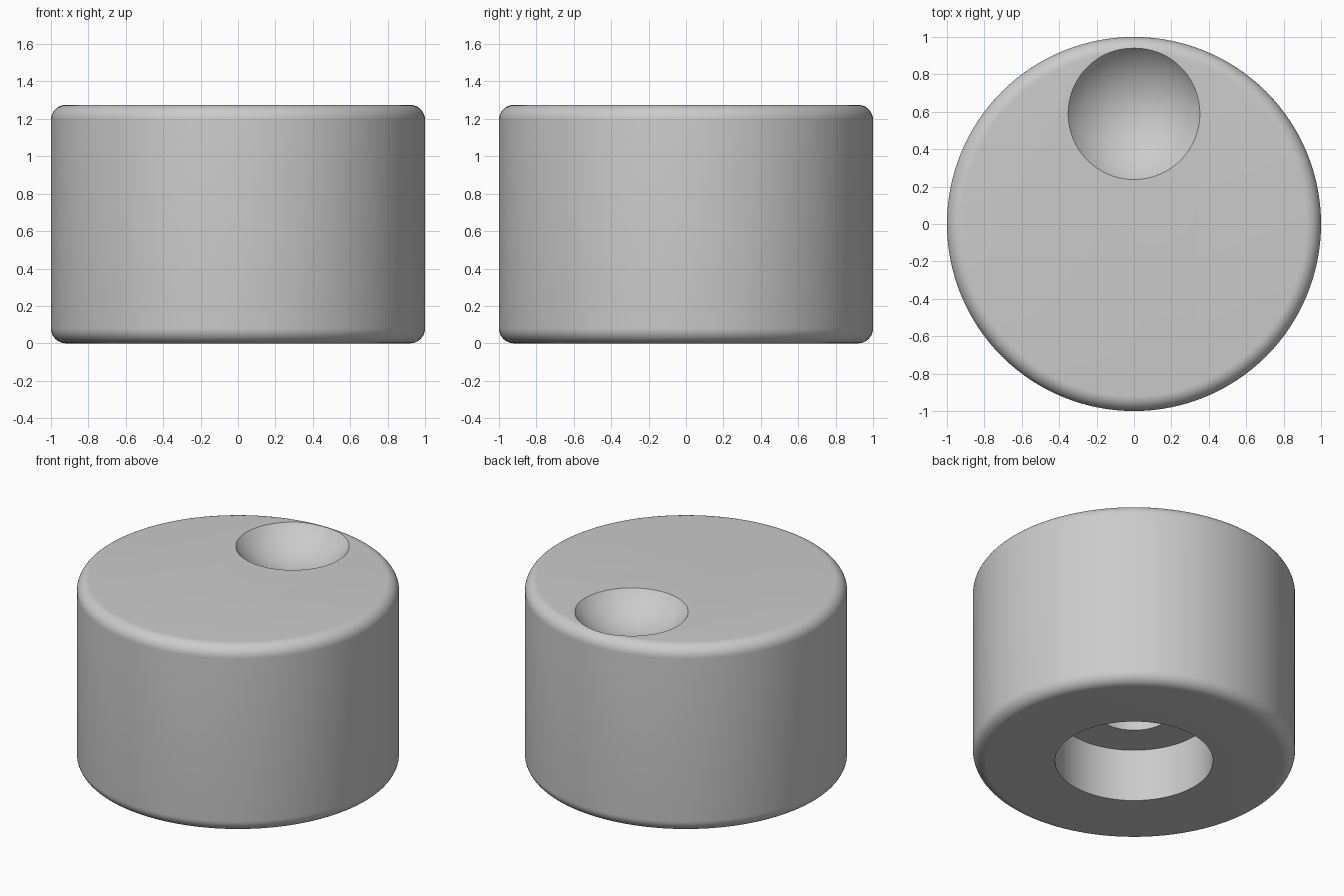
import bpy, bmesh, math
from mathutils import Vector

if "Cube" in bpy.data.objects:
    bpy.data.objects.remove(bpy.data.objects["Cube"], do_unlink=True)

SEGMENTS = 128
RADIUS, HEIGHT, FILLET = 1.0, 1.275, 0.08
RECESS_R, RECESS_TOP = 0.49, 0.36
SHAFT_R, SHAFT_TOP = 0.24, 0.9
DIMPLE_Y, DIMPLE_R, DIMPLE_LIFT = 0.59, 0.45, 0.28

grey = bpy.data.materials.new("plain grey")
grey.use_nodes = True
grey.diffuse_color = (0.6, 0.6, 0.6, 1)
grey.node_tree.nodes["Principled BSDF"].inputs["Base Color"].default_value = (0.6, 0.6, 0.6, 1)


def make_object(name, bm):
    bmesh.ops.recalc_face_normals(bm, faces=bm.faces)
    mesh = bpy.data.meshes.new(name)
    bm.to_mesh(mesh)
    bm.free()
    mesh.materials.append(grey)
    obj = bpy.data.objects.new(name, mesh)
    bpy.context.collection.objects.link(obj)
    return obj


def fillet(z, start):
    """Quarter round on the outer edge, as (radius, height) points."""
    angles = [start + math.pi / 2 * i / 10 for i in range(11)]
    return [(RADIUS - FILLET + FILLET * math.cos(a), z + FILLET * math.sin(a)) for a in angles]


# Knob body: turned profile with rounded edges and a stepped hole underneath
profile = [(0, SHAFT_TOP), (SHAFT_R, SHAFT_TOP), (SHAFT_R, RECESS_TOP),
           (RECESS_R, RECESS_TOP), (RECESS_R, 0)]
profile += fillet(FILLET, -math.pi / 2) + fillet(HEIGHT - FILLET, 0) + [(0, HEIGHT)]
bm = bmesh.new()
verts = [bm.verts.new((r, 0, z)) for r, z in profile]
edges = [bm.edges.new(pair) for pair in zip(verts, verts[1:])]
bmesh.ops.spin(bm, geom=verts + edges, cent=(0, 0, 0), axis=(0, 0, 1),
               angle=2 * math.pi, steps=SEGMENTS)
bmesh.ops.remove_doubles(bm, verts=bm.verts, dist=0.0001)
# Merge each flat disc into a single face
for z in (SHAFT_TOP, HEIGHT):
    disc = [f for f in bm.faces if all(abs(v.co.z - z) < 0.0001 for v in f.verts)]
    bmesh.ops.dissolve_faces(bm, faces=disc, use_verts=False)
knob = make_object("knob_body", bm)

# Finger dimple: shallow ball cut near the back of the top face
bm = bmesh.new()
bmesh.ops.create_uvsphere(bm, u_segments=SEGMENTS, v_segments=64, radius=DIMPLE_R)
bmesh.ops.translate(bm, verts=bm.verts, vec=Vector((0, DIMPLE_Y, HEIGHT + DIMPLE_LIFT)))
cutter = make_object("dimple_cutter", bm)
cutter.hide_render = True

cut = knob.modifiers.new("finger dimple", 'BOOLEAN')
cut.operation = 'DIFFERENCE'
cut.solver = 'EXACT'
cut.object = cutter

for obj in bpy.context.selected_objects:
    obj.select_set(False)
knob.select_set(True)
bpy.context.view_layer.objects.active = knob
bpy.ops.object.modifier_apply(modifier=cut.name)
bpy.data.objects.remove(cutter, do_unlink=True)
bpy.ops.object.shade_smooth_by_angle(angle=math.radians(30))
